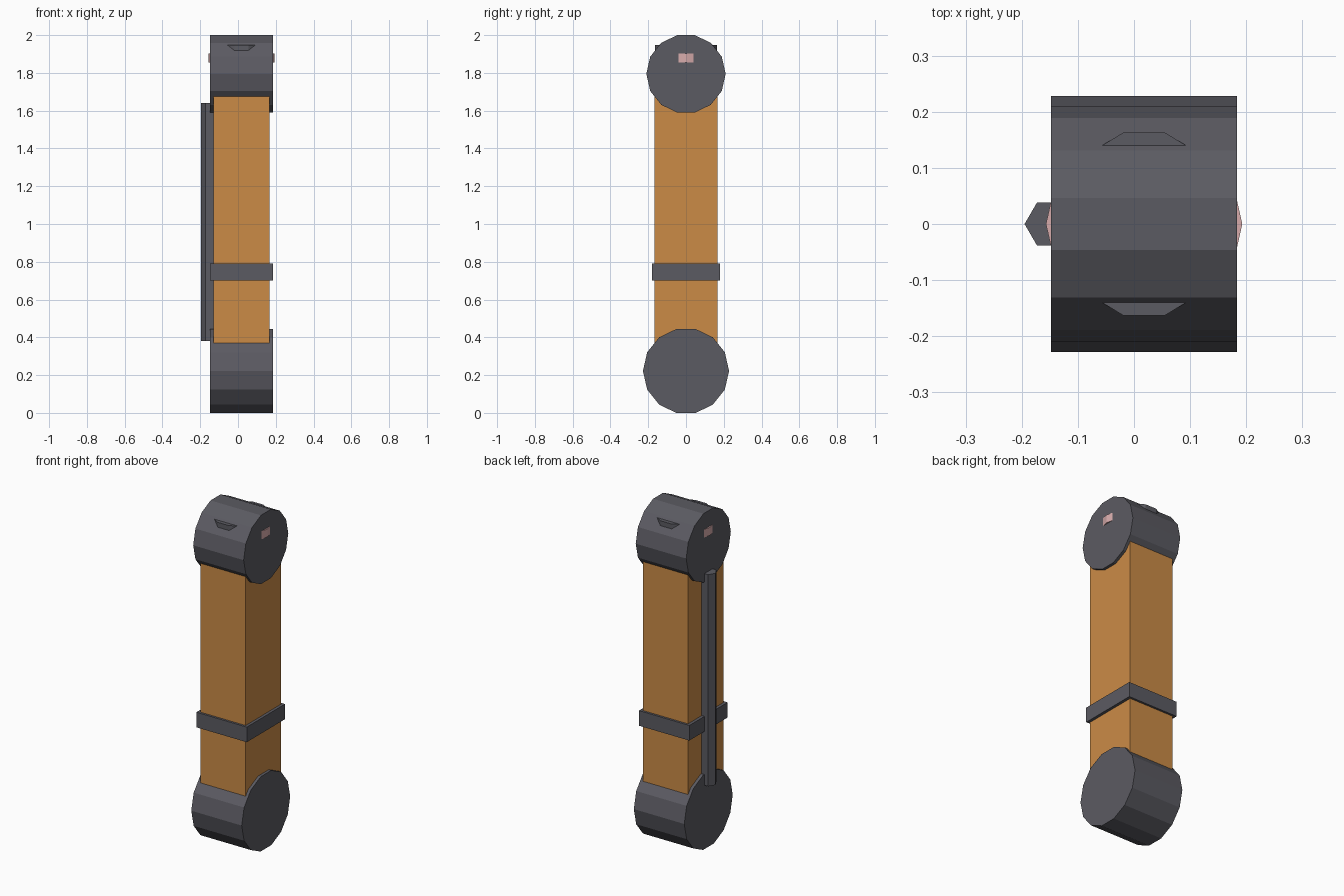
import bpy, bmesh, math
from mathutils import Matrix, Vector

if "Cube" in bpy.data.objects:
    bpy.data.objects.remove(bpy.data.objects["Cube"], do_unlink=True)


def material(name, rgb):
    mat = bpy.data.materials.new(name)
    mat.use_nodes = True
    color = (*rgb, 1)
    mat.diffuse_color = color
    mat.node_tree.nodes["Principled BSDF"].inputs["Base Color"].default_value = color
    return mat


grey = material("dark grey", (0.105, 0.104, 0.122))
orange = material("orange", (0.6, 0.26, 0.062))
pink = material("pale pink", (0.68, 0.41, 0.41))


def prism(name, outline, axis, low, high, mat):
    """Extrude a 2D outline: along x it is (y, z), along z it is (x, y)."""
    def place(p, d):
        return (d, *p) if axis == "x" else (*p, d)
    bm = bmesh.new()
    face = bm.faces.new([bm.verts.new(place(p, low)) for p in outline])
    side = bmesh.ops.extrude_face_region(bm, geom=[face])
    new = [v for v in side["geom"] if isinstance(v, bmesh.types.BMVert)]
    offset = Vector(place((0, 0), high - low))
    bmesh.ops.translate(bm, verts=new, vec=offset)
    bmesh.ops.recalc_face_normals(bm, faces=bm.faces)
    mesh = bpy.data.meshes.new(name)
    bm.to_mesh(mesh)
    bm.free()
    mesh.materials.append(mat)
    obj = bpy.data.objects.new(name, mesh)
    bpy.context.collection.objects.link(obj)
    return obj


def polygon(sides, radius, cx, cy):
    steps = [2 * math.pi * i / sides for i in range(sides)]
    return [(cx + radius * math.cos(a), cy + radius * math.sin(a)) for a in steps]


def rectangle(x0, x1, y0, y1):
    return [(x0, y0), (x1, y0), (x1, y1), (x0, y1)]


LEFT, RIGHT = 0.184, -0.148
MID = (LEFT + RIGHT) / 2

# Rounded end drums, lying along x
prism("lower_drum", polygon(14, 0.228, 0, 0.222), "x", RIGHT, LEFT, grey)
prism("upper_drum", polygon(14, 0.21, 0, 1.795), "x", RIGHT, LEFT, grey)

# Main shaft and the band around it
prism("shaft", rectangle(-0.13, 0.167, -0.167, 0.167), "z", 0.25, 1.77, orange)
prism("band", rectangle(RIGHT, LEFT, -0.18, 0.18), "z", 0.70, 0.79, grey)

# Six-sided rail on the right side
prism("side_rail", polygon(6, 0.044, -0.151, 0), "z", 0.38, 1.64, grey)

# Tapered lugs on the front and back of the upper drum
for name, s in (("front_lug", -1), ("back_lug", 1)):
    outline = [(MID - 0.083, s * 0.135), (MID + 0.083, s * 0.135),
               (MID + 0.037, s * 0.163), (MID - 0.037, s * 0.163)]
    prism(name, outline, "z", 1.915, 1.948, grey)

# Ridged side lights on the upper drum
for name, x, s in (("left_light", LEFT, 1), ("right_light", RIGHT, -1)):
    outline = [(x - s * 0.01, -0.04), (x, -0.04), (x + s * 0.009, 0),
               (x, 0.04), (x - s * 0.01, 0.04)]
    prism(name, outline, "z", 1.855, 1.903, pink)
